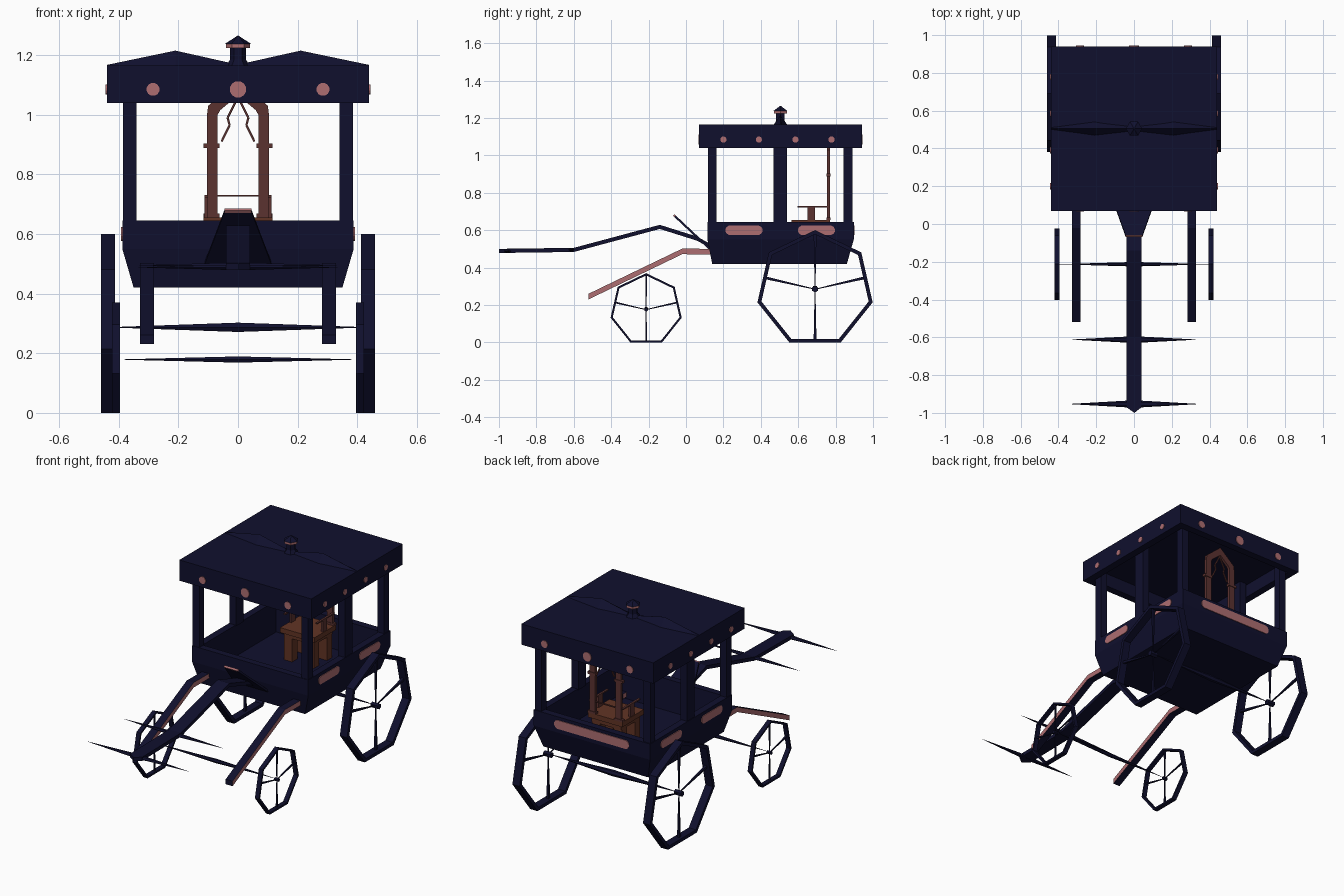
import bpy, bmesh, math
from mathutils import Vector

if "Cube" in bpy.data.objects:
    bpy.data.objects.remove(bpy.data.objects["Cube"])


def material(name, col):
    m = bpy.data.materials.new(name)
    m.diffuse_color = (*col, 1)
    m.use_nodes = True
    m.node_tree.nodes["Principled BSDF"].inputs["Base Color"].default_value = m.diffuse_color
    return m


NAVY = material("dark navy", (0.005, 0.005, 0.027))
PINK = material("dusty pink", (0.42, 0.155, 0.165))
BROWN = material("red brown", (0.105, 0.032, 0.03))
WOOD = material("warm brown", (0.12, 0.034, 0.018))


def loft(name, rings, mat, closed=False, mat2=None, rule=None):
    """Skin equal-length rings of points; cap the ends unless closed."""
    bm = bmesh.new()
    vs = [[bm.verts.new(p) for p in r] for r in rings]
    n = len(rings[0])
    for i in range(len(vs) - (0 if closed else 1)):
        a, b = vs[i], vs[(i + 1) % len(vs)]
        for j in range(n):
            k = (j + 1) % n
            bm.faces.new((a[j], a[k], b[k], b[j]))
    if not closed:
        bm.faces.new(vs[0])
        bm.faces.new(vs[-1])
    bmesh.ops.recalc_face_normals(bm, faces=bm.faces)
    if rule:
        for f in bm.faces:
            f.material_index = int(rule(f.normal))
    me = bpy.data.meshes.new(name)
    bm.to_mesh(me)
    bm.free()
    me.materials.append(mat)
    if mat2:
        me.materials.append(mat2)
    ob = bpy.data.objects.new(name, me)
    bpy.context.collection.objects.link(ob)
    return ob


def rect(x, y0, y1, z):
    return [(-x, y0, z), (x, y0, z), (x, y1, z), (-x, y1, z)]


def box(name, x0, x1, y0, y1, z0, z1, mat):
    return loft(name, [[(x0, y0, z), (x1, y0, z), (x1, y1, z), (x0, y1, z)] for z in (z0, z1)], mat)


def ribbon(name, path, x0, x1, t, mat, **kw):
    """Bar of thickness t following a y,z path."""
    return loft(name, [[(x0, y, z - t / 2), (x1, y, z - t / 2), (x1, y, z + t / 2), (x0, y, z + t / 2)]
                       for y, z in path], mat, **kw)


def spindle(name, half, y, z, ry, rz):
    rings = []
    for x, s in ((-half, .03), (0, 1), (half, .03)):
        rings.append([(x, y + s * ry * math.cos(a * math.pi / 3), z + s * rz * math.sin(a * math.pi / 3))
                      for a in range(6)])
    return loft(name, rings, NAVY)


def strut(name, a, b, ra, rb, mat):
    a, b = Vector(a), Vector(b)
    d = (b - a).normalized()
    u = d.orthogonal().normalized()
    v = d.cross(u)
    dirs = (u, v, -u, -v)
    return loft(name, [[a + q * ra for q in dirs], [b + q * rb for q in dirs]], mat)


# Open tub with tapered base
loft("body_tub", [rect(.35, .14, .86, .42), rect(.388, .115, .897, .55), rect(.388, .115, .897, .645),
                  rect(.345, .155, .855, .645), rect(.34, .165, .85, .46)], NAVY)

# Posts between tub and roof
for s in (-1, 1):
    for y0, y1 in ((.118, .163), (.468, .54), (.843, .89)):
        a, b = sorted((s * .34, s * .385))
        box("roof_post", a, b, y0, y1, .64, 1.13, NAVY)

# Roof with deep hollow fascia
loft("roof", [rect(.44, .07, .94, 1.165), rect(.44, .07, .94, 1.04), rect(.395, .115, .895, 1.04),
              rect(.395, .115, .895, 1.12)], NAVY)

# Twin roof crests, thin pyramids along the width
for s in (-1, 1):
    loft("roof_crest", [[(s * x, .505 - w, 1.164), (s * x, .505 + w, 1.164), (s * x, .505, z)]
                        for x, w, z in ((.44, .006, 1.167), (.21, .036, 1.215), (0, .012, 1.168))], NAVY)


# Roof finial with a pink collar
def disc(r, z, n=6):
    return [(r * math.cos(i * 2 * math.pi / n), .505 + r * math.sin(i * 2 * math.pi / n), z) for i in range(n)]


loft("finial_neck", [disc(.042, 1.163), disc(.026, 1.185), disc(.026, 1.225)], NAVY)
loft("finial_collar", [disc(.04, 1.223), disc(.04, 1.238)], PINK)
loft("finial_cap", [disc(.043, 1.238), disc(.002, 1.265)], NAVY)


# Pink plates on the walls and fascia
def pill(cu, cv, hw, r, n=12):
    pts = []
    for i in range(n):
        a = (i + .5) * 2 * math.pi / n
        pts.append((cu + r * math.cos(a) + math.copysign(hw - r, math.cos(a)), cv + r * math.sin(a)))
    return pts


def plate(name, pts, axis, d, sign):
    rings = []
    for off in (-.002, .004):
        w = d + sign * off
        rings.append([(w, u, v) if axis == 'x' else (u, w, v) for u, v in pts])
    loft(name, rings, PINK)


for s in (-1, 1):
    for y in (.20, .39, .585, .778):
        plate("fascia_dot", pill(y, 1.085, .017, .017), 'x', s * .44, s)
    for y in (.31, .697):
        plate("side_panel", pill(y, .6, .1, .025), 'x', s * .388, s)
for x, r in ((-.285, .022), (0, .028), (.285, .022)):
    plate("front_dot", pill(x, 1.085, r, r), 'y', .07, -1)
    plate("rear_dot", pill(x, 1.085, r, r), 'y', .94, 1)
plate("rear_panel", pill(0, .6, .25, .027), 'y', .897, 1)


# Seven-sided wheels with tapered spokes
def wheel(name, s, y, R, x0, x1, t):
    zc = R * math.cos(math.pi / 7)

    def p(x, r, a):
        return (s * x, y + r * math.sin(a), zc + r * math.cos(a))
    rings = []
    for i in range(7):
        a = i * 2 * math.pi / 7
        rings.append([p(x0, R, a), p(x1, R, a), p(x1, R - t, a), p(x0, R - t, a)])
    loft(name + "_rim", rings, NAVY, closed=True)
    xm = (x0 + x1) / 2
    for deg, k in ((0, .96), (77, .9), (180, .89), (-77, .9)):
        a = math.radians(deg)
        strut(name + "_spoke", p(xm, 0, a), p(xm, R * k, a), .003, R * .035, NAVY)
    h = R * .055
    loft(name + "_hub", [[p(x, h, j * math.pi / 3) for j in range(6)] for x in (x0, x1)], NAVY)


for s in (-1, 1):
    wheel("rear_wheel", s, .69, .316, .412, .46, .022)
    wheel("front_wheel", s, -.213, .195, .395, .422, .012)
spindle("rear_axle", .43, .69, .287, .018, .018)
spindle("front_axle", .40, -.213, .179, .012, .012)

# Side shafts, pink on their flanks
for s in (-1, 1):
    a, b = sorted((s * .282, s * .328))
    ribbon("side_shaft", [(.2, .485), (-.02, .487), (-.52, .246)], a, b, .03, NAVY,
           mat2=PINK, rule=lambda n: abs(n.x) > .7)

# Drawbar with pointed end and cross bars
ribbon("drawbar", [(.15, .505), (.06, .555), (-.14, .618), (-.6, .495), (-.97, .49)], -.04, .04, .022, NAVY)
loft("drawbar_tip", [[(x, -.97, z), (x * .05, -1.0, z), (-x, -.97, z)] for x, z in ((.04, .479), (.04, .501))], NAVY)
spindle("rear_cross_bar", .33, -.612, .495, .018, .011)
spindle("front_cross_bar", .34, -.953, .488, .02, .011)


# Sloping dash plate with pink top edge
def dash(w, y, z):
    return [(-w, y, z), (w, y, z), (w, y + .008, z + .008), (-w, y + .008, z + .008)]


loft("dash_plate", [dash(.115, .13, .49), dash(.045, -.066, .674)], NAVY)
loft("dash_edge", [dash(.046, -.064, .671), dash(.046, -.07, .678)], PINK)

# Chair: seat slab, block legs, arms
box("chair_seat", -.115, .115, .565, .77, .625, .655, WOOD)
box("chair_apron", -.1, .1, .58, .76, .6, .625, WOOD)
for s in (-1, 1):
    for y in (.58, .705):
        a, b = sorted((s * .045, s * .1))
        box("chair_leg", a, b, y, y + .05, .455, .61, WOOD)
    a, b = sorted((s * .1, s * .112))
    box("chair_arm", a, b, .595, .76, .723, .731, BROWN)
    box("chair_arm_post", a, b, .65, .69, .65, .725, BROWN)
    # Chair back: columns with capitals
    a, b = sorted((s * .068, s * .104))
    box("back_column", a, b, .753, .769, .65, 1.0, BROWN)
    a, b = sorted((s * .062, s * .116))
    box("column_capital", a, b, .75, .773, .888, .903, BROWN)
    box("column_base", a, b, .75, .773, .655, .668, BROWN)
    # Thin hanging tracery inside the arch
    pts = [(0, 1.06), (.035, .99), (.028, .965), (.055, .91)]
    for (xa, za), (xb, zb) in zip(pts, pts[1:]):
        strut("arch_tracery", (s * xa, .761, za), (s * xb, .761, zb), .005, .005, BROWN)
box("back_rail", -.11, .11, .757, .765, .725, .731, BROWN)

# Pointed arch head of the chair back
arch = [(-.104, 1.0, -.068, 1.0), (-.1, 1.03, -.06, 1.015), (0, 1.115, 0, 1.065),
        (.1, 1.03, .06, 1.015), (.104, 1.0, .068, 1.0)]
loft("back_arch", [[(xo, .753, zo), (xo, .769, zo), (xi, .769, zi), (xi, .753, zi)]
                   for xo, zo, xi, zi in arch], BROWN)
